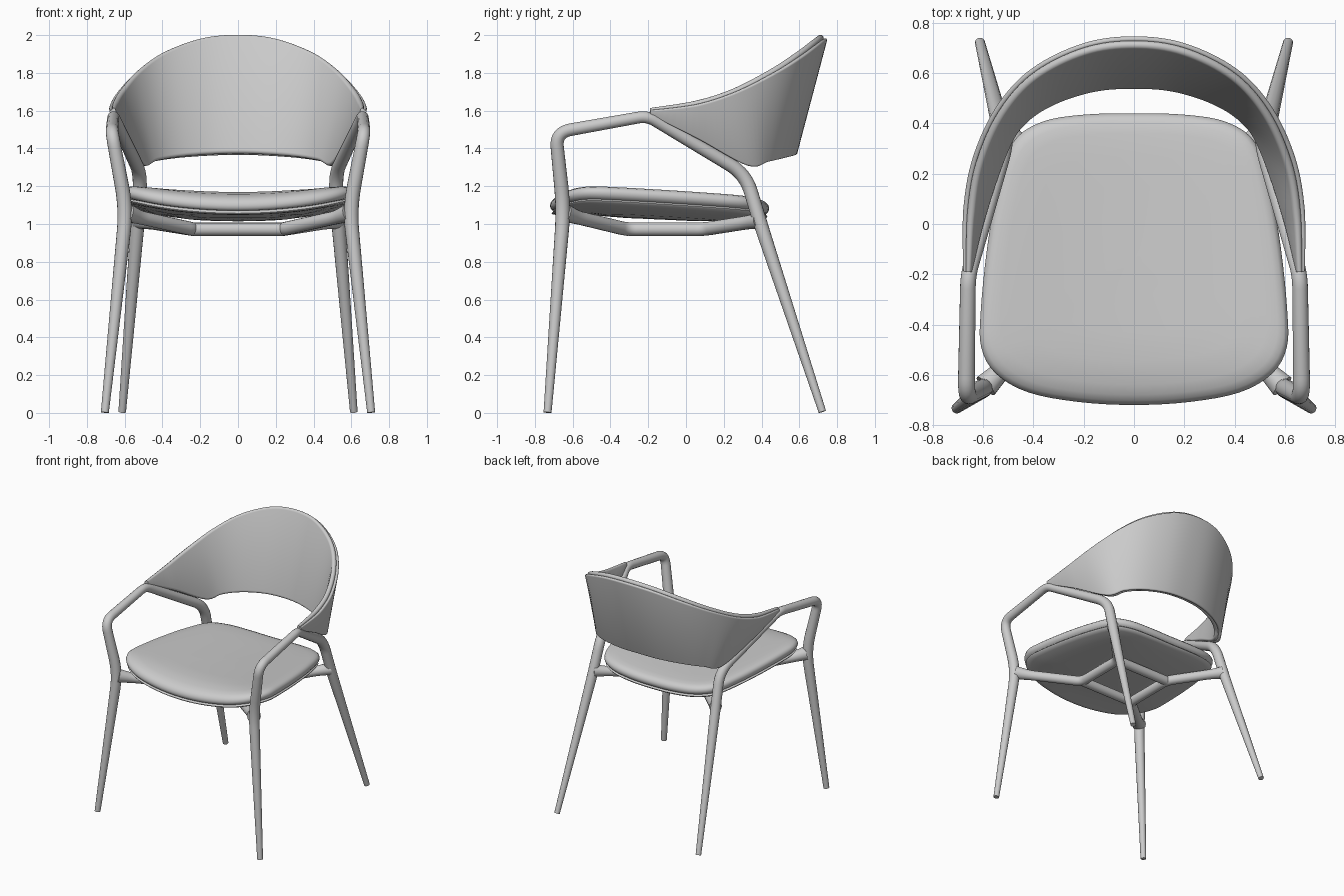
import bpy, bmesh, math
from mathutils import Vector as V

if "Cube" in bpy.data.objects:
    bpy.data.objects.remove(bpy.data.objects["Cube"])


def loft(name, rings, angle=50):
    """Skin a list of equal-length closed rings and cap both ends."""
    bm = bmesh.new()
    vs = [[bm.verts.new(p) for p in r] for r in rings]
    n = len(rings[0])
    for a, b in zip(vs, vs[1:]):
        for i in range(n):
            j = (i + 1) % n
            bm.faces.new((a[i], a[j], b[j], b[i]))
    bm.faces.new(vs[0])
    bm.faces.new(vs[-1])
    bmesh.ops.recalc_face_normals(bm, faces=bm.faces)
    me = bpy.data.meshes.new(name)
    bm.to_mesh(me)
    bm.free()
    ob = bpy.data.objects.new(name, me)
    bpy.context.collection.objects.link(ob)
    bpy.ops.object.select_all(action='DESELECT')
    ob.select_set(True)
    bpy.context.view_layer.objects.active = ob
    bpy.ops.object.shade_smooth_by_angle(angle=math.radians(angle))
    return ob


def spline(pts, n, closed=False):
    """Catmull-Rom curve through the points."""
    pts = [V(p) for p in pts]
    m = len(pts)
    get = (lambda i: pts[i % m]) if closed else (lambda i: pts[max(0, min(m - 1, i))])
    out = []
    for i in range(m if closed else m - 1):
        a, b, c, d = (get(i + k) for k in (-1, 0, 1, 2))
        for k in range(n):
            t = k / n
            out.append(0.5 * (2 * b + (c - a) * t + (2 * a - 5 * b + 4 * c - d) * t * t
                              + (3 * b - a - 3 * c + d) * t ** 3))
    return out if closed else out + [pts[-1]]


def tube(name, pts, side=1, sides=16):
    """Round tube; each point is x, y, z, radius, corner rounding."""
    P = [(V((p[0] * side, p[1], p[2], p[3])), p[4]) for p in pts]
    path = []
    for i, (p, f) in enumerate(P):
        if f == 0:
            path.append(p)
            continue
        u, w = P[i - 1][0] - p, P[i + 1][0] - p
        a, b = p + u * (f / u.length), p + w * (f / w.length)
        for k in range(9):
            t = k / 8
            path.append(a * (1 - t) ** 2 + p * 2 * t * (1 - t) + b * t * t)
    c = [p.to_3d() for p in path]
    rings, t0, nrm = [], None, None
    for i, p in enumerate(c):
        t = (c[min(i + 1, len(c) - 1)] - c[max(i - 1, 0)]).normalized()
        nrm = t.orthogonal().normalized() if t0 is None else t0.rotation_difference(t) @ nrm
        t0, bn = t, t.cross(nrm)
        rings.append([p + path[i].w * (nrm * math.cos(q) + bn * math.sin(q))
                      for q in (2 * math.pi * k / sides for k in range(sides))])
    return loft(name, rings)


def mirrored(half):
    """Right half ending on the centre line -> full symmetric list."""
    return half + [(-p[0],) + tuple(p[1:]) for p in reversed(half[:-1])]


# Side frames: front leg, arm and rear leg in one bent tube, plus under-seat rail
FRAME = [(.705, -.733, .002, .021, 0), (.592, -.648, 1.08, .039, .12),
         (.668, -.690, 1.485, .034, .08), (.660, -.205, 1.572, .031, .05),
         (.515, .315, 1.265, .037, .10), (.532, .395, 1.0, .037, .05),
         (.613, .722, .006, .020, 0)]
RAIL = [(.590, -.645, 1.06, .050, 0), (.520, -.575, 1.035, .036, .04),
        (.235, -.315, .972, .036, .05), (.235, .095, .972, .036, .05),
        (.460, .325, 1.008, .036, .04), (.530, .390, 1.02, .046, 0)]
for s, side in ((1, "right"), (-1, "left")):
    tube(side + "_leg_and_arm_frame", FRAME, s)
    tube(side + "_under_seat_rail", RAIL, s)

# Cross bars closing the square under the seat
for y, nm in ((-.31, "front"), (.09, "rear")):
    tube(nm + "_cross_bar", [(-.235, y, .972, .035, 0), (.235, y, .972, .035, 0)])

# Seat: one outline scaled into rings, draped over a gentle saddle
half = [(0, -.72), (.22, -.708), (.42, -.67), (.55, -.595), (.608, -.49), (.61, -.35),
        (.585, -.1), (.545, .13), (.485, .32), (.37, .405), (.2, .435), (0, .44)]
outline = spline([(x, y, 0) for x, y in half]
                 + [(-x, y, 0) for x, y in reversed(half[1:-1])], 4, True)


def drape(x, y):
    roll = min(0, y + .5) ** 2 * .8
    return .042 * (x / .6) ** 2 - .045 * (y + .5) - roll


def seat_part(name, profile):
    rings = []
    for sc, z in profile:
        ring = []
        for p in outline:
            x, y = p.x * sc, -.14 + (p.y + .14) * sc
            ring.append((x, y, z + drape(x, y)))
        rings.append(ring)
    return loft(name, rings, 70)


seat_part("seat_cushion", [(.02, 1.09), (.5, 1.09), (.94, 1.088), (.98, 1.097), (.996, 1.112),
                           (1, 1.126), (.993, 1.142), (.97, 1.155), (.93, 1.163), (.86, 1.167),
                           (.7, 1.169), (.5, 1.169), (.25, 1.169), (.02, 1.169)])
seat_part("seat_shell", [(.02, 1.04), (.3, 1.04), (.55, 1.045), (.8, 1.057), (.93, 1.066),
                         (.975, 1.074), (.985, 1.083), (.97, 1.092), (.9, 1.095),
                         (.5, 1.095), (.02, 1.095)])

# Backrest: lofted between top and bottom edge curves, pad inside a thin shell
TOP = [(.668, -.19, 1.612), (.662, .05, 1.648), (.625, .25, 1.712), (.535, .45, 1.812),
       (.40, .60, 1.905), (.20, .70, 1.978), (0, .728, 1.998)]
BOTTOM = [(.660, -.19, 1.580), (.605, .06, 1.455), (.515, .32, 1.312), (.44, .425, 1.333),
          (.32, .50, 1.352), (.16, .55, 1.365), (0, .562, 1.37)]
top, bottom = spline(mirrored(TOP), 8), spline(mirrored(BOTTOM), 8)


def back_part(name, radius, offset, drop):
    rings, last = [], len(top) - 1
    for i in range(last + 1):
        t, b = top[i], bottom[i]
        up = (t - b).normalized()
        run = (top[min(i + 1, last)] - top[max(i - 1, 0)]
               + bottom[min(i + 1, last)] - bottom[max(i - 1, 0)])
        out = up.cross(run).normalized()
        if out.dot(V((t.x, t.y + .3, 0))) < 0:
            out = -out
        fade = min(1, .6 + min(i, last - i) / 20)
        r = min(radius * fade, (t - b).length * .4)
        hi, lo = t - up * (r + drop * fade), b + up * r
        o = out * offset * fade
        ring = []
        for c, start in ((hi, 0), (lo, math.pi)):
            for k in range(9):
                a = start + math.pi * k / 8
                ring.append(c + o + out * r * math.cos(a) + up * r * math.sin(a))
        rings.append(ring)
    return loft(name, rings)


back_part("backrest_pad", .017, -.012, 0)
back_part("backrest_shell", .011, .014, .012)
